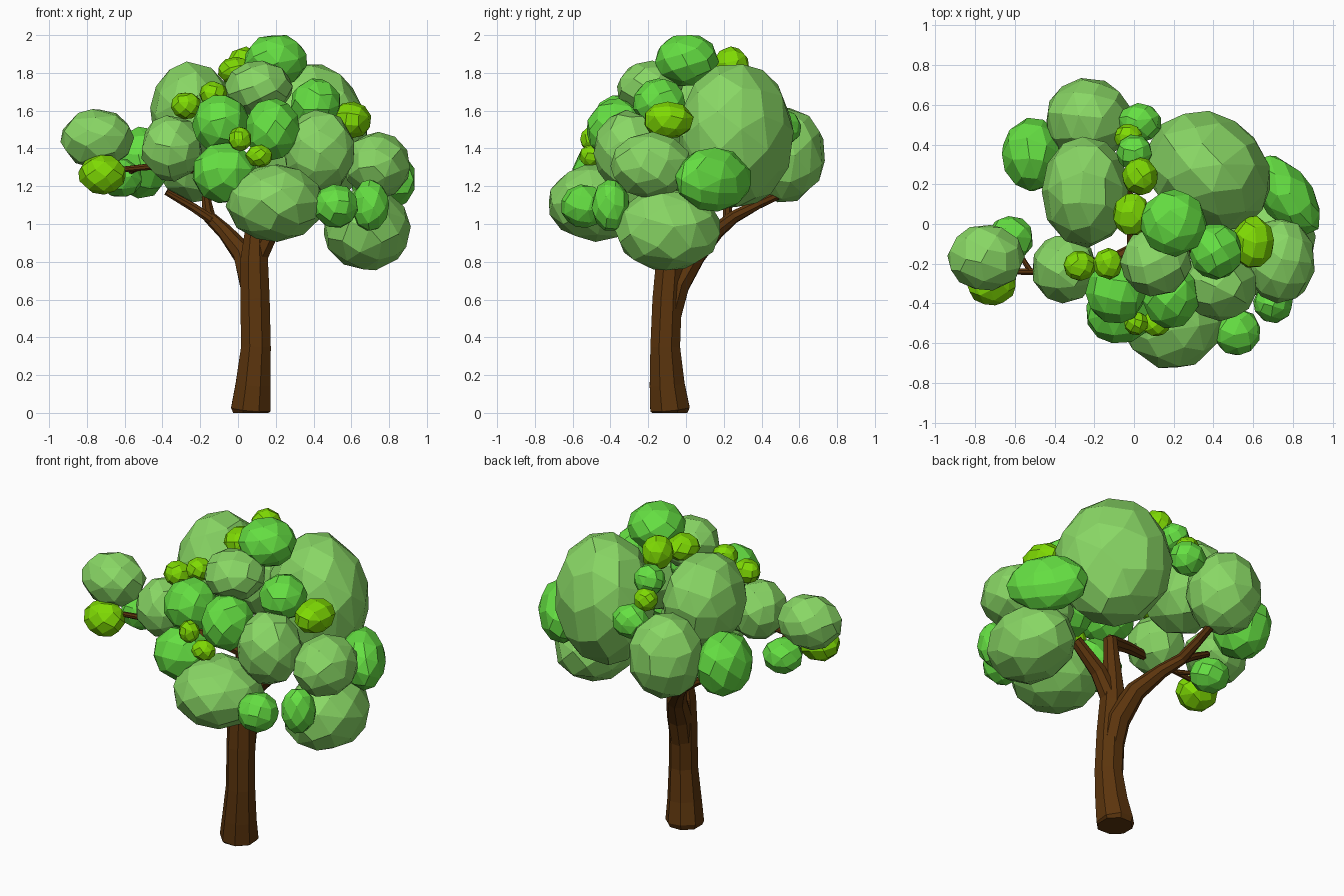
import bpy
import bmesh
import math
import random
from mathutils import Vector, Euler, Matrix

random.seed(7)

default_cube = bpy.data.objects.get("Cube")
if default_cube:
    bpy.data.objects.remove(default_cube, do_unlink=True)


def make_material(name, colour):
    material = bpy.data.materials.new(name)
    material.use_nodes = True
    rgba = (*colour, 1)
    material.diffuse_color = rgba
    material.node_tree.nodes["Principled BSDF"].inputs["Base Color"].default_value = rgba
    return material


bark = make_material("bark brown", (0.105, 0.035, 0.004))
soft_green = make_material("soft leaf green", (0.25, 0.68, 0.13))
bright_green = make_material("bright leaf green", (0.13, 0.74, 0.055))
lime_green = make_material("lime leaf green", (0.21, 0.7, 0.001))


def finish_object(name, bm, material):
    bmesh.ops.recalc_face_normals(bm, faces=bm.faces)
    mesh = bpy.data.meshes.new(name)
    bm.to_mesh(mesh)
    bm.free()
    mesh.materials.append(material)
    obj = bpy.data.objects.new(name, mesh)
    bpy.context.collection.objects.link(obj)
    return obj


def leaf_clump(name, centre, radii, material, turn=0):
    """Faceted boulder: hull of evenly spread, jittered points fitted to its radii."""
    bm = bmesh.new()
    count = int(28 + 75 * max(radii))
    spin = Euler([random.uniform(0, math.tau) for axis in "xyz"])
    golden_angle = math.pi * (3 - math.sqrt(5))
    points = []
    for i in range(count):
        height = 1 - 2 * (i + 0.5) / count
        ring = math.sqrt(1 - height * height)
        angle = i * golden_angle + random.uniform(-0.12, 0.12)
        point = Vector((ring * math.cos(angle), ring * math.sin(angle), height))
        point.rotate(spin)
        points.append(point)
    # Fit the points to the clump's exact extents
    for axis in range(3):
        low = min(p[axis] for p in points)
        high = max(p[axis] for p in points)
        for p in points:
            p[axis] = radii[axis] * (2 * (p[axis] - low) / (high - low) - 1)
    placement = Matrix.Translation(centre) @ Matrix.Rotation(math.radians(turn), 4, "Z")
    verts = [bm.verts.new(placement @ p) for p in points]
    bmesh.ops.convex_hull(bm, input=verts)
    # Merge nearly flat neighbours into larger facets
    bmesh.ops.dissolve_limit(bm, angle_limit=math.radians(11), verts=bm.verts, edges=bm.edges)
    return finish_object(name, bm, material)


def limb(name, stations, sides=8):
    """Tapered tube through (position, radius) stations."""
    bm = bmesh.new()
    rings = []
    path = [Vector(position) for position, radius in stations]
    for i, (position, radius) in enumerate(stations):
        tangent = path[min(i + 1, len(path) - 1)] - path[max(i - 1, 0)]
        if i == 0 and name == "trunk":
            tangent = Vector((0, 0, 1))
        turn = Vector((0, 0, 1)).rotation_difference(tangent)
        ring = []
        for k in range(sides):
            angle = math.tau * (k + 0.5) / sides
            offset = Vector((math.cos(angle), math.sin(angle), 0)) * radius
            ring.append(bm.verts.new(path[i] + turn @ offset))
        rings.append(ring)
    for lower, upper in zip(rings, rings[1:]):
        for k in range(sides):
            n = (k + 1) % sides
            bm.faces.new((lower[k], lower[n], upper[n], upper[k]))
    bm.faces.new(rings[0])
    bm.faces.new(rings[-1])
    return finish_object(name, bm, bark)


# Trunk and branches
limb("trunk", [((0.067, -0.085, 0), 0.1), ((0.068, -0.085, 0.02), 0.113),
               ((0.08, -0.1, 0.15), 0.1), ((0.095, -0.11, 0.35), 0.085),
               ((0.09, -0.1, 0.6), 0.084), ((0.085, -0.085, 0.8), 0.08),
               ((0.09, -0.08, 0.95), 0.06), ((0.1, -0.09, 1.22), 0.04)])
limb("back_branch", [((0.092, -0.1, 0.48), 0.07), ((0.08, -0.05, 0.68), 0.074),
                     ((0.03, 0.05, 0.84), 0.06), ((-0.07, 0.16, 0.96), 0.042),
                     ((-0.15, 0.25, 1.035), 0.034), ((-0.165, 0.38, 1.105), 0.028),
                     ((-0.17, 0.57, 1.19), 0.022)])
limb("back_branch_fork", [((-0.12, 0.22, 1.01), 0.028), ((-0.24, 0.22, 1.09), 0.024),
                          ((-0.38, 0.2, 1.17), 0.018)])
limb("left_branch", [((0.09, -0.085, 0.8), 0.06), ((0.18, -0.1, 0.98), 0.05),
                     ((0.34, -0.11, 1.13), 0.036)])
limb("right_branch", [((0.1, -0.09, 1.2), 0.045), ((-0.1, -0.18, 1.28), 0.035),
                      ((-0.4, -0.24, 1.31), 0.02), ((-0.7, -0.24, 1.28), 0.014)])
limb("right_branch_twig", [((-0.52, -0.24, 1.3), 0.014), ((-0.62, -0.08, 1.25), 0.01)])

# Large soft green clumps: centre, radii and sometimes a turn about the vertical
large_clumps = [
    ((0.37, 0.262, 1.465), (0.335, 0.285, 0.38), -40),
    ((-0.245, 0.16, 1.575), (0.22, 0.28, 0.285)),
    ((-0.225, 0.525, 1.365), (0.215, 0.21, 0.25)),
    ((-0.745, -0.17, 1.455), (0.195, 0.165, 0.153)),
    ((-0.35, -0.23, 1.4), (0.16, 0.17, 0.175)),
    ((0.195, -0.465, 1.11), (0.26, 0.26, 0.205)),
    ((0.43, -0.31, 1.385), (0.185, 0.18, 0.22)),
    ((0.735, -0.185, 1.31), (0.175, 0.215, 0.178)),
    ((0.11, -0.19, 1.72), (0.18, 0.175, 0.145)),
    ((0.685, -0.1, 0.97), (0.23, 0.28, 0.215)),
]

# Medium bright green clumps
medium_clumps = [
    ((0.2, 0.005, 1.865), (0.165, 0.17, 0.135)),
    ((-0.51, 0.35, 1.325), (0.155, 0.185, 0.19)),
    ((-0.625, -0.075, 1.245), (0.115, 0.115, 0.1)),
    ((0.765, 0.145, 1.235), (0.235, 0.13, 0.17), -52),
    ((-0.09, -0.34, 1.53), (0.155, 0.16, 0.15)),
    ((0.18, -0.36, 1.5), (0.145, 0.165, 0.165)),
    ((-0.07, -0.45, 1.27), (0.17, 0.15, 0.16)),
    ((0.41, -0.14, 1.64), (0.13, 0.14, 0.13)),
    ((0.52, -0.54, 1.095), (0.115, 0.12, 0.115)),
    ((0.7, -0.4, 1.1), (0.1, 0.1, 0.135)),
    ((0.03, 0.51, 1.51), (0.105, 0.1, 0.1)),
    ((0.0, 0.36, 1.72), (0.09, 0.09, 0.09)),
]

# Small lime clumps
small_clumps = [
    ((-0.72, -0.3, 1.26), (0.125, 0.11, 0.105)),
    ((0.6, -0.09, 1.55), (0.105, 0.13, 0.098)),
    ((-0.275, -0.21, 1.625), (0.08, 0.075, 0.07)),
    ((-0.13, -0.2, 1.69), (0.075, 0.08, 0.065)),
    ((-0.01, 0.05, 1.81), (0.095, 0.105, 0.075)),
    ((0.03, 0.24, 1.835), (0.09, 0.095, 0.105)),
    ((-0.03, 0.44, 1.63), (0.07, 0.065, 0.07)),
    ((0.01, -0.5, 1.45), (0.06, 0.06, 0.065)),
    ((0.11, -0.5, 1.36), (0.07, 0.065, 0.06)),
]

groups = (("large_leaf_clump", large_clumps, soft_green),
          ("medium_leaf_clump", medium_clumps, bright_green),
          ("small_leaf_clump", small_clumps, lime_green))
for name, clumps, material in groups:
    for i, (centre, radii, *turn) in enumerate(clumps):
        leaf_clump(f"{name}_{i + 1}", centre, radii, material, *turn)
